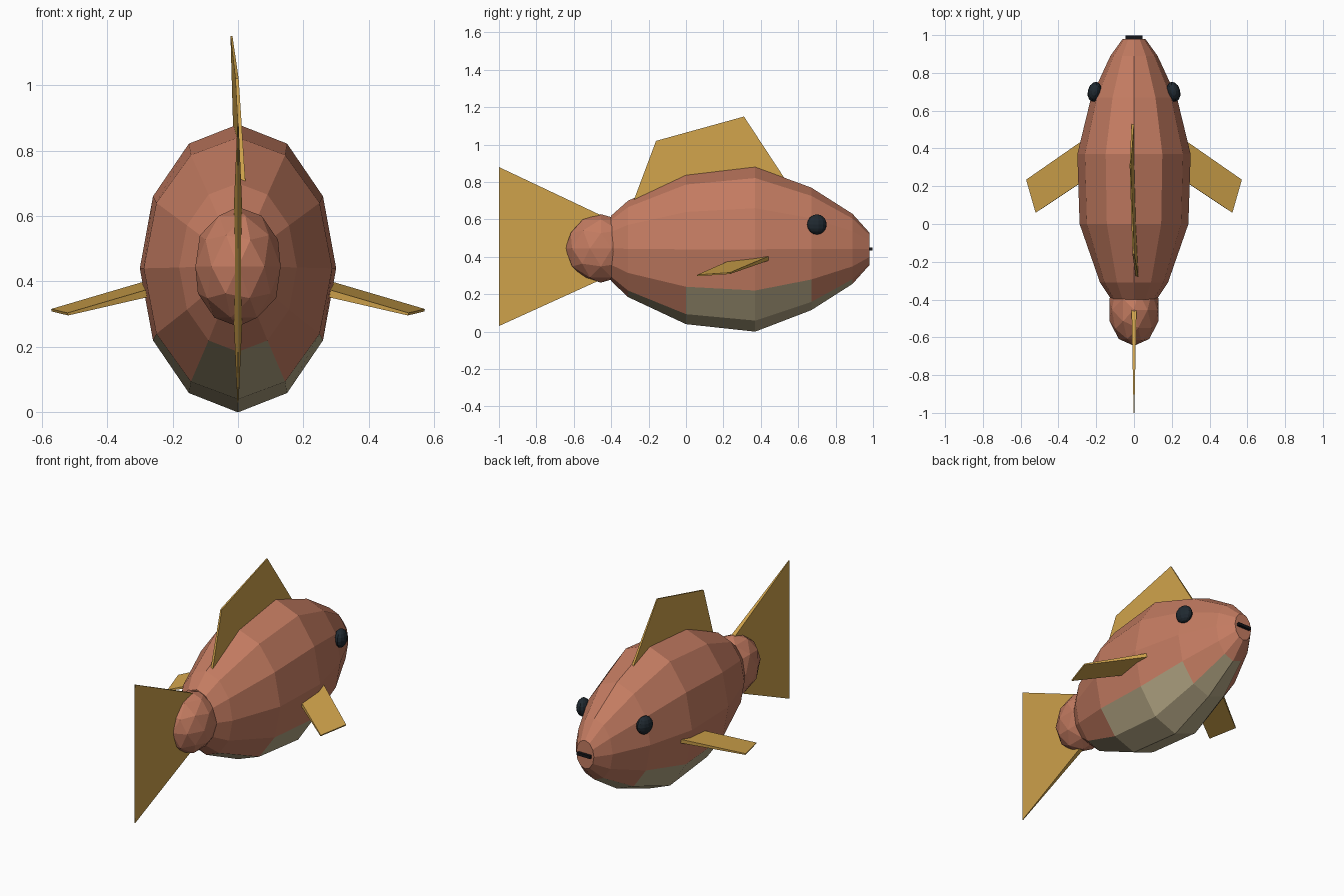
import bpy, bmesh, math
from mathutils import Vector, Matrix

if "Cube" in bpy.data.objects:
    bpy.data.objects.remove(bpy.data.objects["Cube"])


def mat(name, rgb):
    m = bpy.data.materials.new(name)
    m.diffuse_color = (*rgb, 1)
    m.use_nodes = True
    m.node_tree.nodes["Principled BSDF"].inputs["Base Color"].default_value = m.diffuse_color
    return m


SKIN = mat("terracotta", (0.55, 0.20, 0.12))
BELLY = mat("pale_belly", (0.45, 0.38, 0.23))
GOLD = mat("gold_fin", (0.62, 0.36, 0.07))
DARK = mat("eye_dark", (0.014, 0.022, 0.03))
BLACK = mat("mouth_black", (0.008, 0.008, 0.01))


def finish(name, bm, *mats):
    bmesh.ops.recalc_face_normals(bm, faces=bm.faces)
    me = bpy.data.meshes.new(name)
    bm.to_mesh(me)
    bm.free()
    for m in mats:
        me.materials.append(m)
    ob = bpy.data.objects.new(name, me)
    bpy.context.collection.objects.link(ob)
    return ob


def plate(name, pts, normal, halves):
    """Thin fin from an outline, with a half thickness per corner."""
    bm = bmesh.new()
    n = Vector(normal).normalized()
    a = [bm.verts.new(Vector(p) + n * h) for p, h in zip(pts, halves)]
    b = [bm.verts.new(Vector(p) - n * h) for p, h in zip(pts, halves)]
    bm.faces.new(a)
    bm.faces.new(b[::-1])
    k = len(pts)
    for i in range(k):
        j = (i + 1) % k
        bm.faces.new((a[j], a[i], b[i], b[j]))
    bmesh.ops.triangulate(bm, faces=[f for f in bm.faces if len(f.verts) > 4])
    return finish(name, bm, GOLD)


# Body: lofted twelve-sided rings (y, half width, bottom z, top z)
RINGS = [(-0.40, 0.12, 0.27, 0.62), (-0.31, 0.18, 0.185, 0.70),
         (0.0, 0.288, 0.04, 0.84), (0.37, 0.30, 0.0, 0.88),
         (0.67, 0.227, 0.115, 0.77), (0.89, 0.125, 0.255, 0.63),
         (0.98, 0.06, 0.355, 0.53)]
N = 12
bm = bmesh.new()
loops = []
for y, rx, z0, z1 in RINGS:
    loops.append([bm.verts.new((rx * math.sin(math.tau * i / N), y,
                                (z0 + z1) / 2 + (z1 - z0) / 2 * math.cos(math.tau * i / N)))
                  for i in range(N)])
for s, (a, b) in enumerate(zip(loops, loops[1:])):
    for i in range(N):
        j = (i + 1) % N
        f = bm.faces.new((a[i], a[j], b[j], b[i]))
        # pale underside: four lowest sides in the middle, two towards the ends
        reach = {1: 1, 2: 2, 3: 2, 4: 1}.get(s, 0)
        f.material_index = int(6 - reach <= i < 6 + reach)
bm.faces.new(loops[0])
bm.faces.new(loops[-1])
finish("body", bm, SKIN, BELLY)

# Tail stump
bm = bmesh.new()
bmesh.ops.create_icosphere(bm, subdivisions=2, radius=1,
                           matrix=Matrix.Translation((0, -0.455, 0.445)) @ Matrix.Diagonal((0.137, 0.19, 0.183, 1)))
finish("tail_stump", bm, SKIN)

# Tail fin and back fin
plate("tail_fin", [(0, -0.45, 0.62), (0, -1.0, 0.88), (0, -0.90, 0.50), (0, -1.0, 0.03), (0, -0.45, 0.28)],
      (1, 0, 0), (0.013, 0.002, 0.004, 0.002, 0.013))
plate("back_fin", [(0.016, -0.28, 0.70), (-0.003, -0.16, 1.02), (-0.02, 0.31, 1.15), (-0.006, 0.54, 0.80)],
      (1, 0, 0), (0.007, 0.005, 0.003, 0.007))

for side, sx in (("right", 1), ("left", -1)):
    # Side fins
    plate(side + "_side_fin", [(sx * 0.26, 0.45, 0.395), (sx * 0.57, 0.235, 0.312),
                               (sx * 0.52, 0.06, 0.300), (sx * 0.26, 0.233, 0.368)],
          (sx * 0.25, -0.1, 1), (0.012, 0.004, 0.004, 0.012))
    # Eyes: flattened balls turned to follow the head
    bm = bmesh.new()
    bmesh.ops.create_uvsphere(bm, u_segments=12, v_segments=8, radius=1,
                              matrix=Matrix.Translation((sx * 0.209, 0.70, 0.573))
                              @ Matrix.Rotation(sx * 0.25, 4, 'Z') @ Matrix.Diagonal((0.036, 0.054, 0.054, 1)))
    finish(side + "_eye", bm, DARK)

# Mouth
bm = bmesh.new()
bmesh.ops.create_cube(bm, size=1, matrix=Matrix.Translation((0, 0.987, 0.442)) @ Matrix.Diagonal((0.09, 0.02, 0.018, 1)))
finish("mouth", bm, BLACK)
